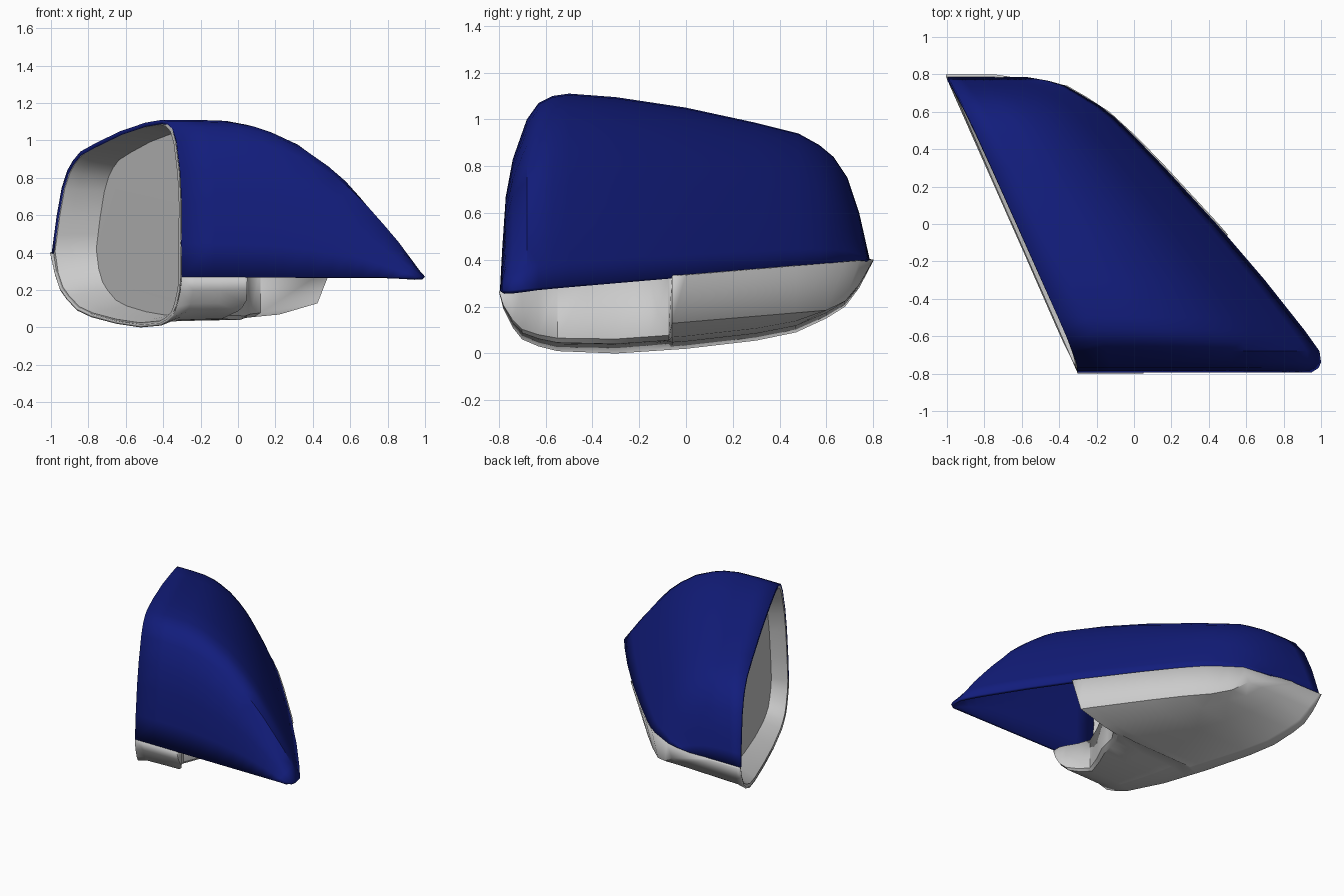
import bpy, bmesh, math

if "Cube" in bpy.data.objects:
    bpy.data.objects.remove(bpy.data.objects["Cube"])

blue = bpy.data.materials.new("cap_blue")
blue.diffuse_color = (0.006, 0.012, 0.2, 1)
blue.use_nodes = True
blue.node_tree.nodes["Principled BSDF"].inputs["Base Color"].default_value = blue.diffuse_color


def lerp(table, y):
    """Piecewise linear lookup in a list of (y, value)."""
    for (a, va), (b, vb) in zip(table, table[1:]):
        if y <= b:
            t = max(0, (y - a) / (b - a))
            return va + (vb - va) * t
    return table[-1][1]


def mouth_x(y, z=0):
    """Mouth plane, leaning slightly back towards the top."""
    return -1 + 0.44 * (0.79 - y) + 0.035 * max(0, z - 0.35)


def seam_z(y):
    return 0.334 + 0.0844 * y


def loft(name, rings, closed=False, fill_last=False, mat=None, thick=0):
    bm = bmesh.new()
    vs = [[bm.verts.new(p) for p in r] for r in rings]
    n = len(rings[0])
    for a, b in zip(vs, vs[1:]):
        for i in range(n if closed else n - 1):
            j = (i + 1) % n
            bm.faces.new((a[i], a[j], b[j], b[i]))
    if fill_last:
        bm.faces.new(vs[-1])
    bmesh.ops.remove_doubles(bm, verts=bm.verts, dist=0.0005)
    bmesh.ops.recalc_face_normals(bm, faces=bm.faces)
    me = bpy.data.meshes.new(name)
    bm.to_mesh(me)
    bm.free()
    ob = bpy.data.objects.new(name, me)
    bpy.context.collection.objects.link(ob)
    if mat:
        me.materials.append(mat)
    bpy.ops.object.select_all(action='DESELECT')
    ob.select_set(True)
    bpy.context.view_layer.objects.active = ob
    bpy.ops.object.shade_smooth_by_angle(angle=math.radians(35))
    if thick:
        s = ob.modifiers.new("thickness", 'SOLIDIFY')
        s.thickness = thick
        s.offset = -1
    return ob


# Outline of the mirror mouth: upper edge and lower edge over y
top = [(-.795, .267), (-.785, .45), (-.77, .67), (-.74, .83), (-.68, 1.0), (-.63, 1.07), (-.57, 1.1),
       (-.5, 1.11), (-.3, 1.095), (0, 1.05), (.3, .985), (.48, .94), (.57, .89), (.63, .84),
       (.69, .75), (.74, .6), (.765, .49), (.785, .4)]
low = [(-.8, .267), (-.78, .19), (-.74, .11), (-.7, .06), (-.63, .03), (-.55, .01), (-.3, 0), (0, .02),
       (.3, .055), (.47, .09), (.6, .15), (.68, .2), (.74, .28), (.8, .395)]
# Depth of the body behind the mouth at the seam
depth = [(-.795, 1.25), (-.77, 1.3), (-.72, 1.345), (-.68, 1.345), (-.57, 1.315), (-.3, 1.22), (0, 1.095),
         (.3, .95), (.48, .855), (.57, .8), (.63, .75), (.69, .675), (.74, .61), (.78, .49), (.8, .25)]
# Recess for the arm: x of its wall
notch = [(-.8, .05), (-.74, .045), (-.7, .02), (-.62, -.04), (-.55, -.07), (-.42, -.02),
         (-.3, .04), (-.15, .07), (-.075, .12)]

# Painted cap: the same domed section scaled along y
dome = [(0, 1), (.14, 1), (.27, .993), (.36, .967), (.43, .93), (.54, .85), (.64, .735), (.71, .635),
        (.77, .525), (.84, .38), (.9, .25), (.95, .125), (1, 0)]
rings = []
for y, t in top:
    e, d, x = seam_z(y), lerp(depth, y), mouth_x(y)
    ring_pts = []
    for f, g in dome:
        z = e + max(0, t - e) * g
        lean = (mouth_x(y, z) - x) * (1 - f)
        ring_pts.append((x + d * f + lean, y, z))
    rings.append(ring_pts)
loft("painted_cap", rings, mat=blue, thick=0.022)

# Lower housing: flat belly, steep side, concave arm recess at the front
wall = [(0, 0), (.2, .1), (.6, .12), (.95, .13), (1, .2), (1, 1)]
rings = []
for y in sorted([p[0] for p in low] + [-.15, -.075, -.06, -.42, -.22]):
    b, e, x = lerp(low, y), seam_z(y), mouth_x(y)
    if y < -.07:
        d, section = lerp(notch, y) - x, wall
    else:
        d = lerp(depth, y) + .01
        crease = max(.12, min(.38, 1 - .2 / max(e - b, .01)))
        section = [(0, 0), (.07, .06), (.5, .1), (.75, min(.17, crease)), (.93, crease), (1, 1)]
    rings.append([(x + d * f, y, b + (e - b) * g) for f, g in section])
loft("lower_housing", rings, thick=0.015)

# Recessed frame inside the mouth and the glass, shallower towards the front
loop = top + low[-2:0:-1]


def ring(scale, off):
    out = []
    for y, z in loop:
        yy, zz = -.01 + (y + .01) * scale, .56 + (z - .56) * scale
        out.append((mouth_x(yy, zz) + off * (.82 + .27 * yy), yy, zz))
    return out


loft("mirror_frame", [ring(.985, .004), ring(.955, .002), ring(.93, .06), ring(.88, .2)], closed=True)
loft("mirror_glass", [ring(.885, .195), ring(.87, .195)], closed=True, fill_last=True)
